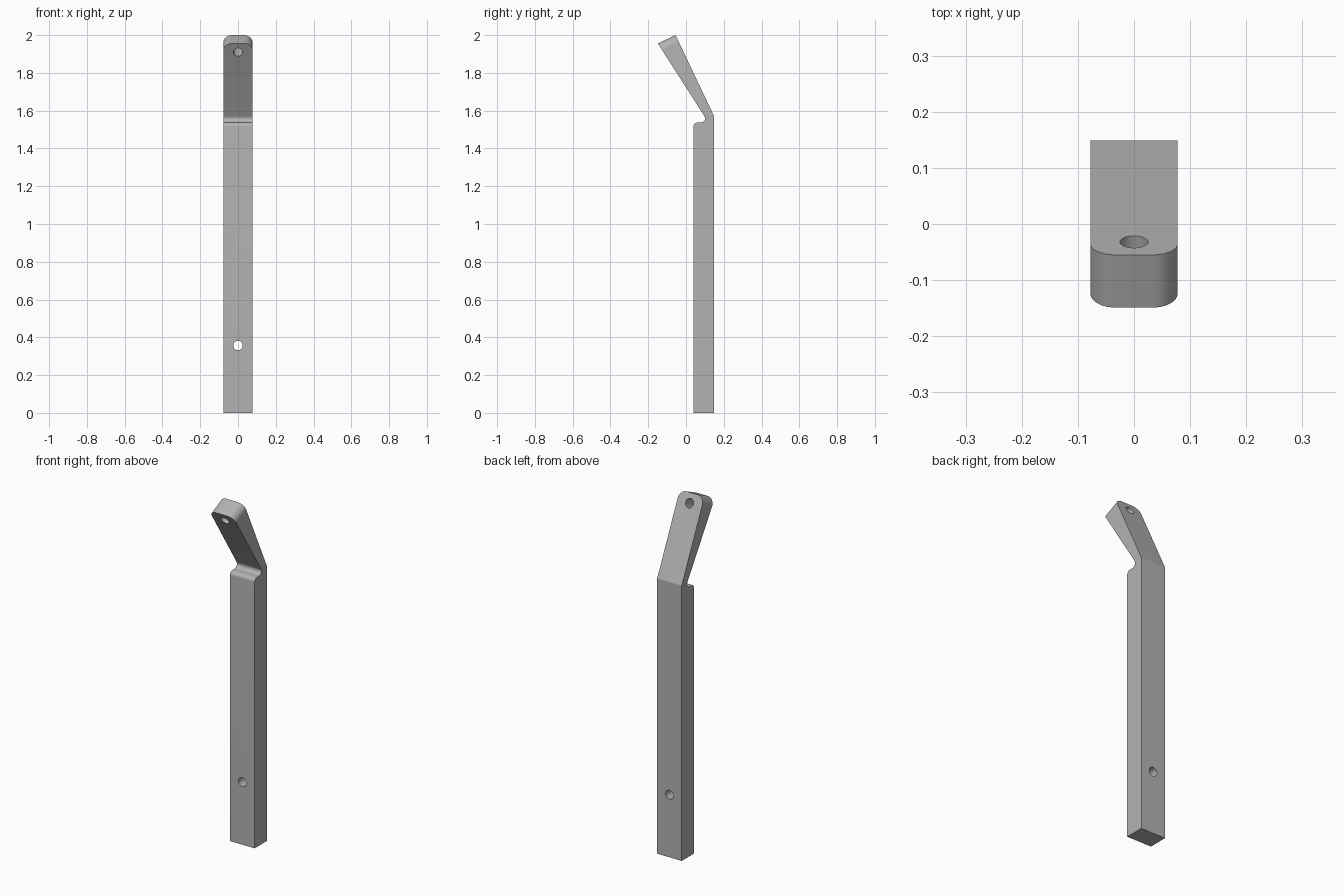
import bpy, bmesh, math
from mathutils import Vector

cube = bpy.data.objects.get("Cube")
if cube:
    bpy.data.objects.remove(cube, do_unlink=True)

HALF_WIDTH = 0.0775
HOLE_RADIUS = 0.025

# Plain grey metal
grey = bpy.data.materials.new("grey_metal")
grey.use_nodes = True
colour = (0.45, 0.45, 0.45, 1)
grey.diffuse_color = colour
grey.node_tree.nodes["Principled BSDF"].inputs["Base Color"].default_value = colour


def arc(y, z, radius, start, end, steps=12):
    angles = [math.radians(start + (end - start) * i / steps) for i in range(steps + 1)]
    return [(y + radius * math.cos(a), z + radius * math.sin(a)) for a in angles]


# Side profile: post, rounded shoulder, notch and tapered bent arm
tip_back, tip_front = (-0.055, 2.0), (-0.149, 1.956)
elbow = (0.149, 1.57)
profile = [(0.149, 0), elbow, tip_back, tip_front]
profile += arc(0.08, 1.559, 0.021, 33, -90)
profile += arc(0.061, 1.516, 0.022, 90, 180)
profile += [(0.039, 0)]

bm = bmesh.new()
side = bm.faces.new([bm.verts.new((-HALF_WIDTH, y, z)) for y, z in profile])
swept = bmesh.ops.extrude_face_region(bm, geom=[side])
moved = [v for v in swept["geom"] if isinstance(v, bmesh.types.BMVert)]
bmesh.ops.translate(bm, verts=moved, vec=(2 * HALF_WIDTH, 0, 0))

# Rounded corners at the end of the arm
corners = [e for e in bm.edges
           if all(v.co.z > 1.9 for v in e.verts)
           and abs(e.verts[0].co.x - e.verts[1].co.x) < 0.001]
bmesh.ops.bevel(bm, geom=corners, offset=0.045, segments=12, profile=0.5, affect='EDGES')
bmesh.ops.recalc_face_normals(bm, faces=bm.faces)

mesh = bpy.data.meshes.new("bent_bar")
bm.to_mesh(mesh)
bm.free()
bar = bpy.data.objects.new("bent_bar", mesh)
bpy.context.collection.objects.link(bar)
mesh.materials.append(grey)


def drill(name, centre, direction):
    bpy.ops.mesh.primitive_cylinder_add(vertices=40, radius=HOLE_RADIUS, depth=0.5,
                                        location=centre)
    cutter = bpy.context.object
    cutter.name = name
    cutter.rotation_euler = Vector(direction).to_track_quat('Z', 'Y').to_euler()
    cutter.data.materials.append(grey)
    cutter.hide_render = True
    bpy.context.view_layer.update()
    hole = bar.modifiers.new(name, 'BOOLEAN')
    hole.operation, hole.solver, hole.object = 'DIFFERENCE', 'EXACT', cutter
    bpy.ops.object.select_all(action='DESELECT')
    bar.select_set(True)
    bpy.context.view_layer.objects.active = bar
    bpy.ops.object.modifier_apply(modifier=name)
    bpy.data.objects.remove(cutter, do_unlink=True)


# Through holes: square to the post, and square to the back of the arm
slope = (Vector(tip_back) - Vector(elbow)).normalized()
drill("post_hole", (0, 0.09, 0.357), (0, 1, 0))
drill("arm_hole", (0, -0.032, 1.951), (0, slope.y, -slope.x))

bpy.ops.object.shade_smooth_by_angle(angle=math.radians(25))
